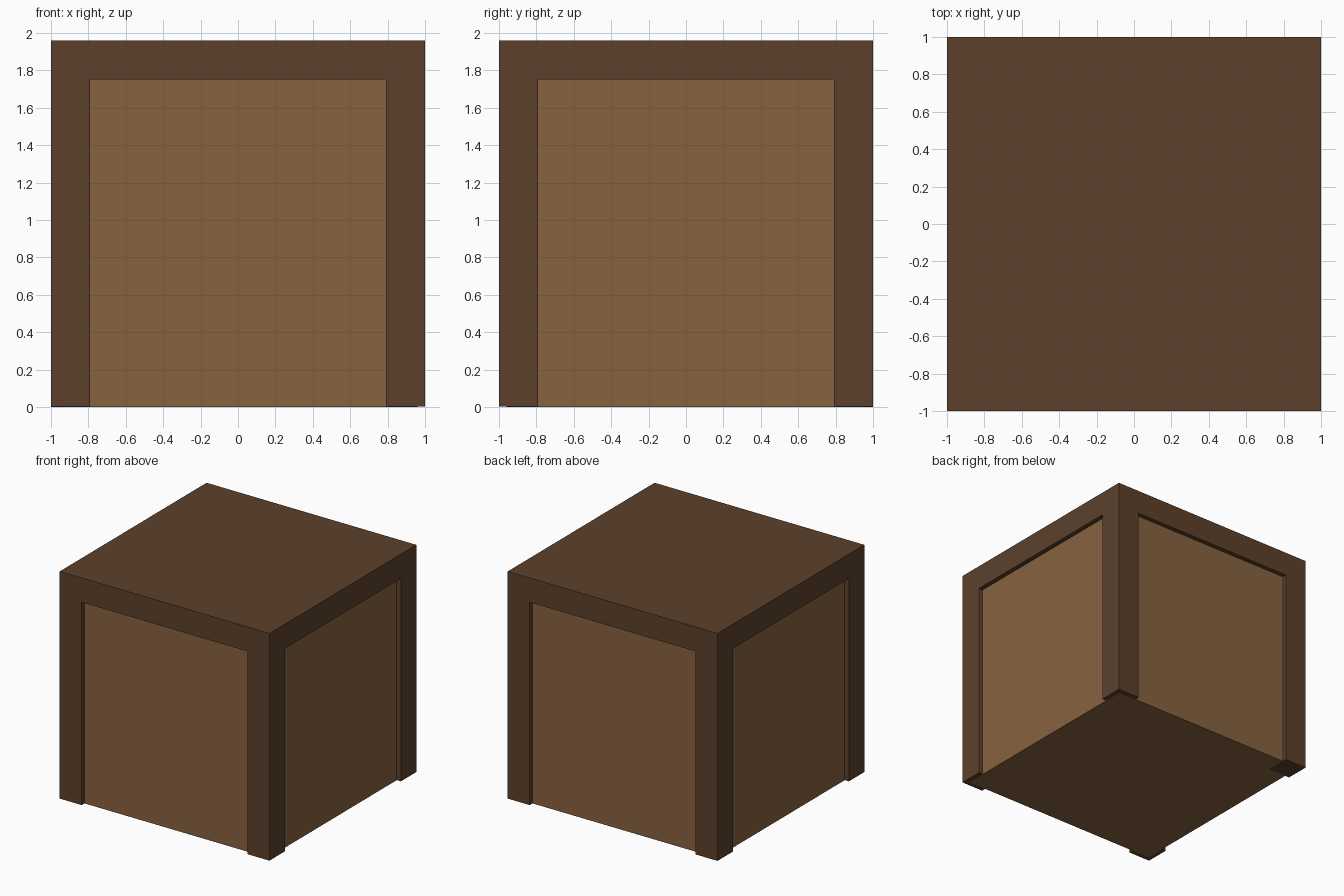
import bpy, bmesh
from mathutils import Vector

if "Cube" in bpy.data.objects:
    bpy.data.objects.remove(bpy.data.objects["Cube"])

HEIGHT = 1.96    # overall height
FRAME = 0.21     # width of posts and thickness of top
RECESS = 0.04    # depth of side panels behind the frame


def material(name, rgb):
    mat = bpy.data.materials.new(name)
    mat.diffuse_color = (*rgb, 1)
    mat.use_nodes = True
    mat.node_tree.nodes["Principled BSDF"].inputs["Base Color"].default_value = mat.diffuse_color
    return mat


def box(name, low, high, mat):
    low, high = Vector(low), Vector(high)
    bm = bmesh.new()
    bmesh.ops.create_cube(bm, size=1)
    for v in bm.verts:
        v.co = (low + high) / 2 + v.co * (high - low)
    mesh = bpy.data.meshes.new(name)
    bm.to_mesh(mesh)
    bm.free()
    mesh.materials.append(mat)
    obj = bpy.data.objects.new(name, mesh)
    bpy.context.collection.objects.link(obj)
    return obj


dark_wood = material("dark_wood", (0.107, 0.0513, 0.0242))
light_wood = material("light_wood", (0.242, 0.122, 0.0513))

# Thick top slab
box("top_slab", (-1, -1, HEIGHT - FRAME), (1, 1, HEIGHT), dark_wood)

# Recessed body that forms the side panels and underside
r = 1 - RECESS
box("panel_body", (-r, -r, 0.001), (r, r, HEIGHT - FRAME), light_wood)

# Corner posts; the back left one stands just proud of the underside
i = 1 - FRAME
for sx, side in ((-1, "left"), (1, "right")):
    for sy, end in ((-1, "front"), (1, "back")):
        foot = 0 if (sx, sy) == (-1, 1) else 0.002
        xs, ys = sorted((sx * i, sx)), sorted((sy * i, sy))
        box(f"{end}_{side}_post", (xs[0], ys[0], foot),
            (xs[1], ys[1], HEIGHT - FRAME), dark_wood)
